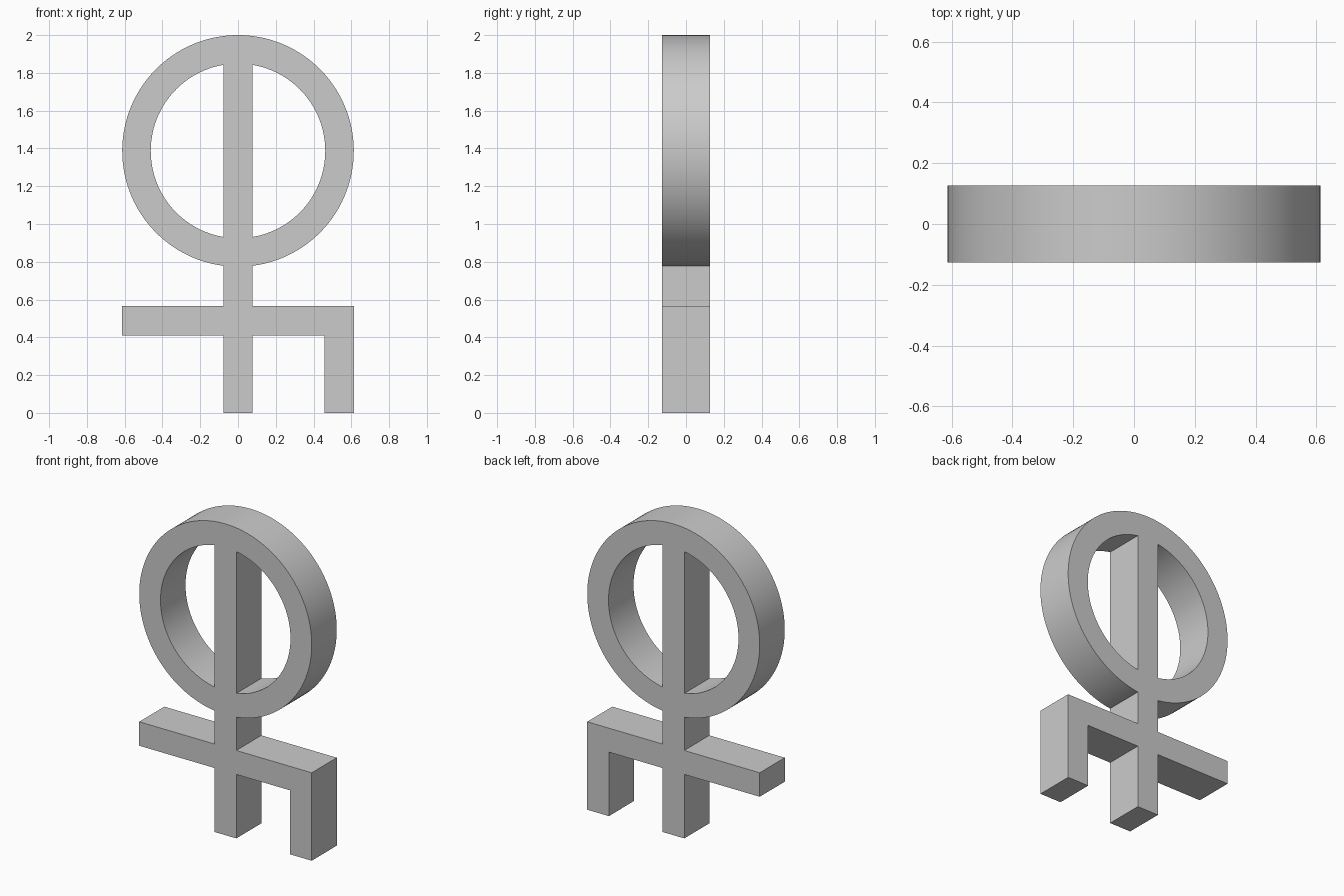
import bpy
import bmesh
from math import asin, acos, cos, sin, pi

RING_Z, OUTER, INNER = 1.387, 0.613, 0.462
HALF_STEM, HALF_DEPTH = 0.077, 0.127
BAR_LOW, BAR_HIGH = 0.411, 0.565
LEG_IN = 0.459

if "Cube" in bpy.data.objects:
    bpy.data.objects.remove(bpy.data.objects["Cube"], do_unlink=True)

grey = bpy.data.materials.new("plain grey")
grey.use_nodes = True
colour = (0.6, 0.6, 0.6, 1)
grey.diffuse_color = colour
grey.node_tree.nodes["Principled BSDF"].inputs["Base Color"].default_value = colour


def arc(radius, start, end, steps):
    """Points of an arc about the ring centre."""
    angles = [start + (end - start) * i / steps for i in range(steps + 1)]
    return [(radius * cos(a), RING_Z + radius * sin(a)) for a in angles]


# Outline: ring outside, then stem, crossbar and side leg
gap = asin(HALF_STEM / OUTER)
outline = arc(OUTER, -pi / 2 + gap, 3 * pi / 2 - gap, 128)
outline += [
    (-HALF_STEM, BAR_HIGH), (-OUTER, BAR_HIGH), (-OUTER, BAR_LOW),
    (-HALF_STEM, BAR_LOW), (-HALF_STEM, 0), (HALF_STEM, 0),
    (HALF_STEM, BAR_LOW), (LEG_IN, BAR_LOW), (LEG_IN, 0),
    (OUTER, 0), (OUTER, BAR_HIGH), (HALF_STEM, BAR_HIGH),
]

# Two openings of the ring, mirrored about the stem
half = acos(HALF_STEM / INNER)
opening = arc(INNER, -half, half, 64)
mirrored = [(-x, z) for x, z in opening]

# Filled profile with holes, given depth along y
curve = bpy.data.curves.new("symbol_profile", "CURVE")
curve.dimensions = "2D"
curve.fill_mode = "BOTH"
curve.extrude = HALF_DEPTH
for loop in (outline, opening, mirrored):
    spline = curve.splines.new("POLY")
    spline.points.add(len(loop) - 1)
    spline.use_cyclic_u = True
    for point, (x, z) in zip(spline.points, loop):
        point.co = (x, z, 0, 1)

symbol = bpy.data.objects.new("ring_and_cross_body", curve)
bpy.context.collection.objects.link(symbol)
symbol.rotation_euler.x = pi / 2
bpy.ops.object.select_all(action="DESELECT")
symbol.select_set(True)
bpy.context.view_layer.objects.active = symbol
bpy.ops.object.convert(target="MESH")
bpy.ops.object.transform_apply(location=False, rotation=True, scale=False)

# Weld caps to walls and orient the faces outward
symbol = bpy.context.object
bm = bmesh.new()
bm.from_mesh(symbol.data)
bmesh.ops.remove_doubles(bm, verts=bm.verts, dist=0.0001)
bmesh.ops.recalc_face_normals(bm, faces=bm.faces)
bm.to_mesh(symbol.data)
bm.free()
symbol.data.materials.clear()
symbol.data.materials.append(grey)
bpy.ops.object.shade_smooth_by_angle(angle=pi / 6)
